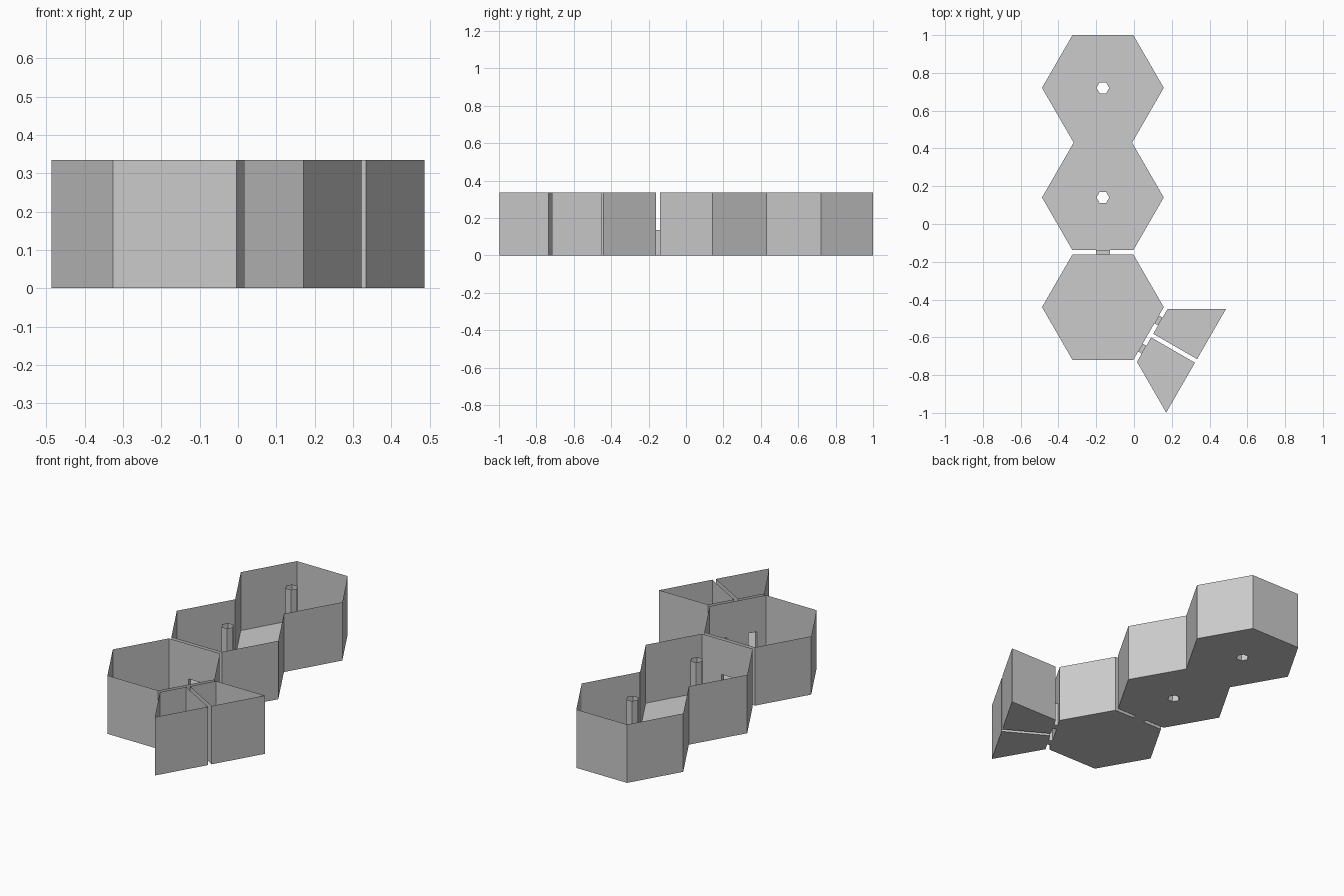
import bpy, bmesh
from math import cos, sin, pi, sqrt
from mathutils import Vector

if "Cube" in bpy.data.objects:
    bpy.data.objects.remove(bpy.data.objects["Cube"])

R = 0.3223               # hexagon circumradius
A = R * sqrt(3) / 2      # apothem
P = 0.5805               # cell spacing
G = P / 2 - A            # half of the gap between cells
H = 0.335                # wall height
DOOR = 0.135             # doorway height
X0 = -0.487 + R
C1, C2, C3 = [Vector((X0, 1 - A - i * P)) for i in range(3)]
C4 = C3 + Vector((P * sqrt(3) / 2, -P / 2))


def hexagon(c, r):
    return [c + Vector((r * cos(i * pi / 3), r * sin(i * pi / 3))) for i in range(6)]


def face(bm, pts):
    bm.faces.new([bm.verts.new(p) for p in pts])


def panel(bm, a, b, z0=0.0, z1=H):
    face(bm, [(*a, z0), (*b, z0), (*b, z1), (*a, z1)])


def wall(bm, a, b, doors=()):
    """Thin wall from a to b; doors are (centre, half width) pairs in order."""
    d = (b - a).normalized()
    start = a
    for s, hw in doors:
        p, q = a + d * (s - hw), a + d * (s + hw)
        panel(bm, start, p)
        panel(bm, p, q, DOOR, H)
        start = q
    panel(bm, start, b)


def finish(bm, name):
    bmesh.ops.remove_doubles(bm, verts=bm.verts, dist=1e-5)
    me = bpy.data.meshes.new(name)
    bm.to_mesh(me)
    bm.free()
    bpy.context.collection.objects.link(bpy.data.objects.new(name, me))


def room(name, pts, doors):
    bm = bmesh.new()
    for i, a in enumerate(pts):
        wall(bm, a, pts[(i + 1) % len(pts)], doors.get(i, ()))
    face(bm, [(*p, 0) for p in reversed(pts)])
    finish(bm, name)


def passage(name, mid, along, across, hw):
    """Low tunnel bridging the gap between two doorways."""
    l0, l1 = mid - along * hw - across * G, mid - along * hw + across * G
    r0, r1 = mid + along * hw - across * G, mid + along * hw + across * G
    bm = bmesh.new()
    panel(bm, l0, l1, 0, DOOR)
    panel(bm, r1, r0, 0, DOOR)
    for z in (0, DOOR):
        face(bm, [(*p, z) for p in (l0, r0, r1, l1)])
    finish(bm, name)


BIG, SMALL = 0.037, 0.024

# double room: two hexagons joined at a neck, each with a hollow post
neck_y, neck_h = C1.y - P / 2, R - P / 2 / sqrt(3)
neck_l, neck_r = Vector((X0 - neck_h, neck_y)), Vector((X0 + neck_h, neck_y))
upper, lower = hexagon(C1, R), hexagon(C2, R)
upper[4], upper[5] = neck_l, neck_r
lower[2], lower[1] = neck_l, neck_r
bm = bmesh.new()
for outline, c, open_edge in ((upper, C1, 4), (lower, C2, 1)):
    post = hexagon(c, 0.034)
    for i in range(6):
        j = (i + 1) % 6
        if i != open_edge:
            door = [(R / 2, BIG)] if c is C2 and i == 4 else ()
            wall(bm, outline[i], outline[j], door)
        face(bm, [(*p, 0) for p in (outline[j], outline[i], post[i], post[j])])
        panel(bm, post[i], post[j])
finish(bm, "double_room")

# half cells, described in axes along and toward the shared wall
t, w = Vector((0.5, sqrt(3) / 2)), Vector((-sqrt(3) / 2, 0.5))
off = (G + R / 2) / 2


def half_point(u, v):
    return C4 + t * u + w * v


# single hexagonal room with doors to the double room and both half cells
room("single_room", hexagon(C3, R),
     {1: [(R / 2, BIG)], 5: [(R / 2 - off, SMALL), (R / 2 + off, SMALL)]})
passage("double_room_passage", (C2 + C3) / 2, Vector((1, 0)), Vector((0, 1)), BIG)

for side, name in ((1, "upper"), (-1, "lower")):
    shape = [(G, A), (G, G), (R - G / sqrt(3), G), (R / 2, A)]
    pts = [half_point(side * u, v) for u, v in shape]
    door_edge = 3
    if side < 0:
        pts.reverse()
        door_edge = 3
        pts = pts[1:] + pts[:1]      # keep winding counter-clockwise
        door_edge = 2
    # locate the edge lying on the shared wall
    for i in range(4):
        m = (pts[i] + pts[(i + 1) % 4]) / 2
        if abs((m - C4).dot(w) - A) < 1e-4:
            door_edge = i
    length = (pts[(door_edge + 1) % 4] - pts[door_edge]).length
    room(name + "_half_room", pts, {door_edge: [(length / 2, SMALL)]})
    passage(name + "_half_passage", half_point(side * off, A + G), t, w, SMALL)
